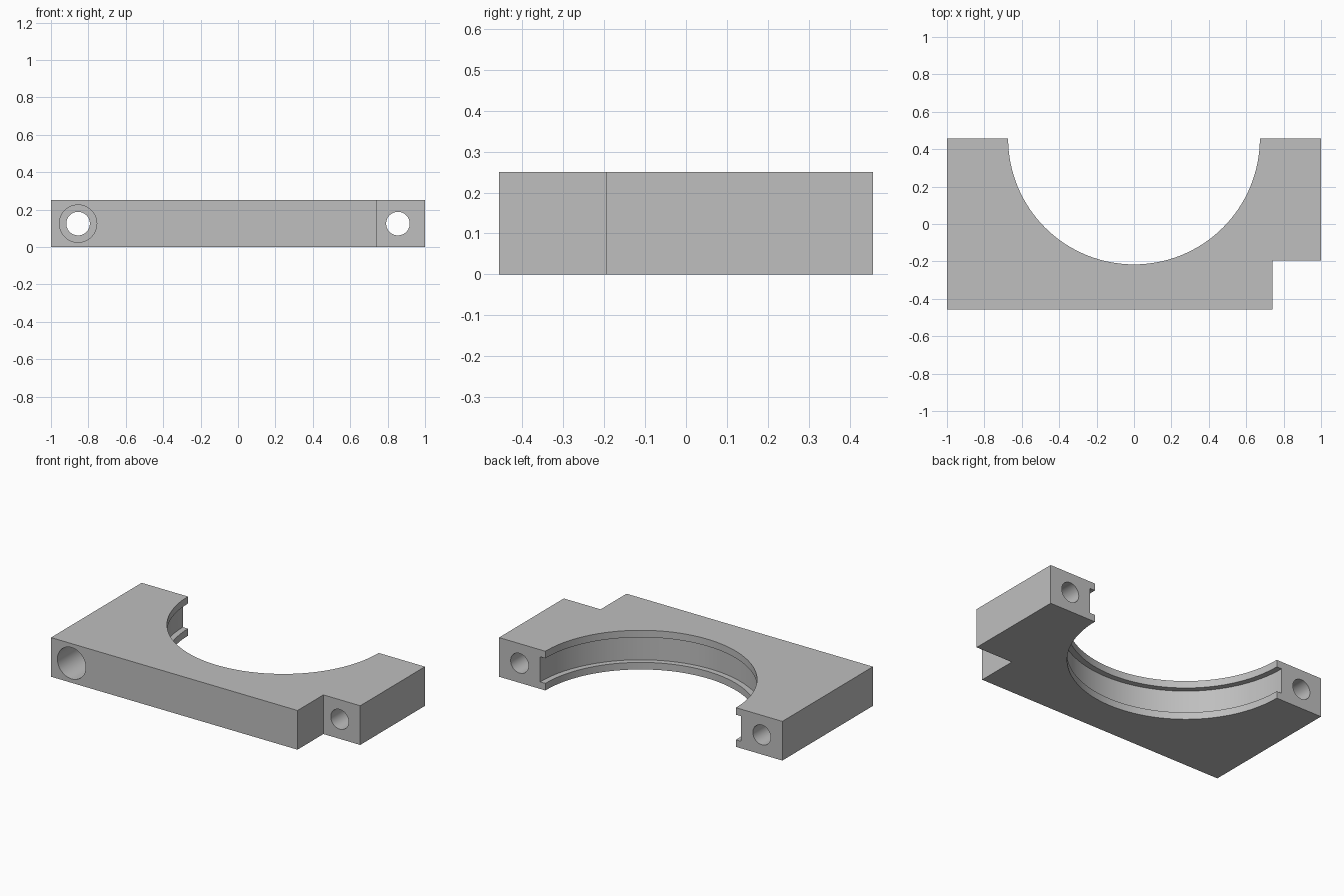
import bpy, bmesh, math
from mathutils import Matrix

cube = bpy.data.objects.get("Cube")
if cube:
    bpy.data.objects.remove(cube, do_unlink=True)

HEIGHT, BACK, STEP_Y = 0.25, 0.457, -0.196
HOLE_X, MID = 0.855, 0.125

grey = bpy.data.materials.new("plain grey")
grey.use_nodes = True
colour = (0.52, 0.52, 0.52, 1)
grey.diffuse_color = colour
grey.node_tree.nodes["Principled BSDF"].inputs["Base Color"].default_value = colour


def make_object(name, bm):
    bmesh.ops.recalc_face_normals(bm, faces=bm.faces)
    mesh = bpy.data.meshes.new(name)
    bm.to_mesh(mesh)
    bm.free()
    mesh.materials.append(grey)
    obj = bpy.data.objects.new(name, mesh)
    bpy.context.collection.objects.link(obj)
    return obj


def cylinder(name, radius, depth, centre, sides, along_y=False):
    bm = bmesh.new()
    matrix = Matrix.Translation(centre)
    if along_y:
        matrix = matrix @ Matrix.Rotation(math.pi / 2, 4, 'X')
    bmesh.ops.create_cone(bm, cap_ends=True, segments=sides, radius1=radius,
                          radius2=radius, depth=depth, matrix=matrix)
    return make_object(name, bm)


# Block with a stepped front corner
outline = [(-1, -BACK), (0.74, -BACK), (0.74, STEP_Y), (1, STEP_Y), (1, BACK), (-1, BACK)]
bm = bmesh.new()
face = bm.faces.new([bm.verts.new((x, y, 0)) for x, y in outline])
top = bmesh.ops.extrude_face_region(bm, geom=[face])["geom"]
bmesh.ops.translate(bm, vec=(0, 0, HEIGHT),
                    verts=[v for v in top if isinstance(v, bmesh.types.BMVert)])
clamp = make_object("clamp_half", bm)

# Half-round bore, inner groove, bolt holes and bolt head recess
cutters = [
    cylinder("bore_cutter", 0.673, 1, (0, BACK, MID), 128),
    cylinder("groove_cutter", 0.709, 0.16, (0, BACK, MID), 128),
    cylinder("left_hole_cutter", 0.063, 2, (HOLE_X, 0, MID), 48, True),
    cylinder("right_hole_cutter", 0.063, 2, (-HOLE_X, 0, MID), 48, True),
    cylinder("recess_cutter", 0.1, 0.52, (-HOLE_X, -BACK, MID), 48, True),
]
for cutter in cutters:
    mod = clamp.modifiers.new(cutter.name, 'BOOLEAN')
    mod.operation = 'DIFFERENCE'
    mod.solver = 'EXACT'
    mod.object = cutter

# Apply the cuts and remove the cutters
bpy.context.view_layer.update()
evaluated = clamp.evaluated_get(bpy.context.evaluated_depsgraph_get())
finished = bpy.data.meshes.new_from_object(evaluated)
clamp.modifiers.clear()
clamp.data = finished
for cutter in cutters:
    bpy.data.objects.remove(cutter, do_unlink=True)

bpy.ops.object.select_all(action='DESELECT')
clamp.select_set(True)
bpy.context.view_layer.objects.active = clamp
bpy.ops.object.shade_smooth_by_angle(angle=math.radians(30))
